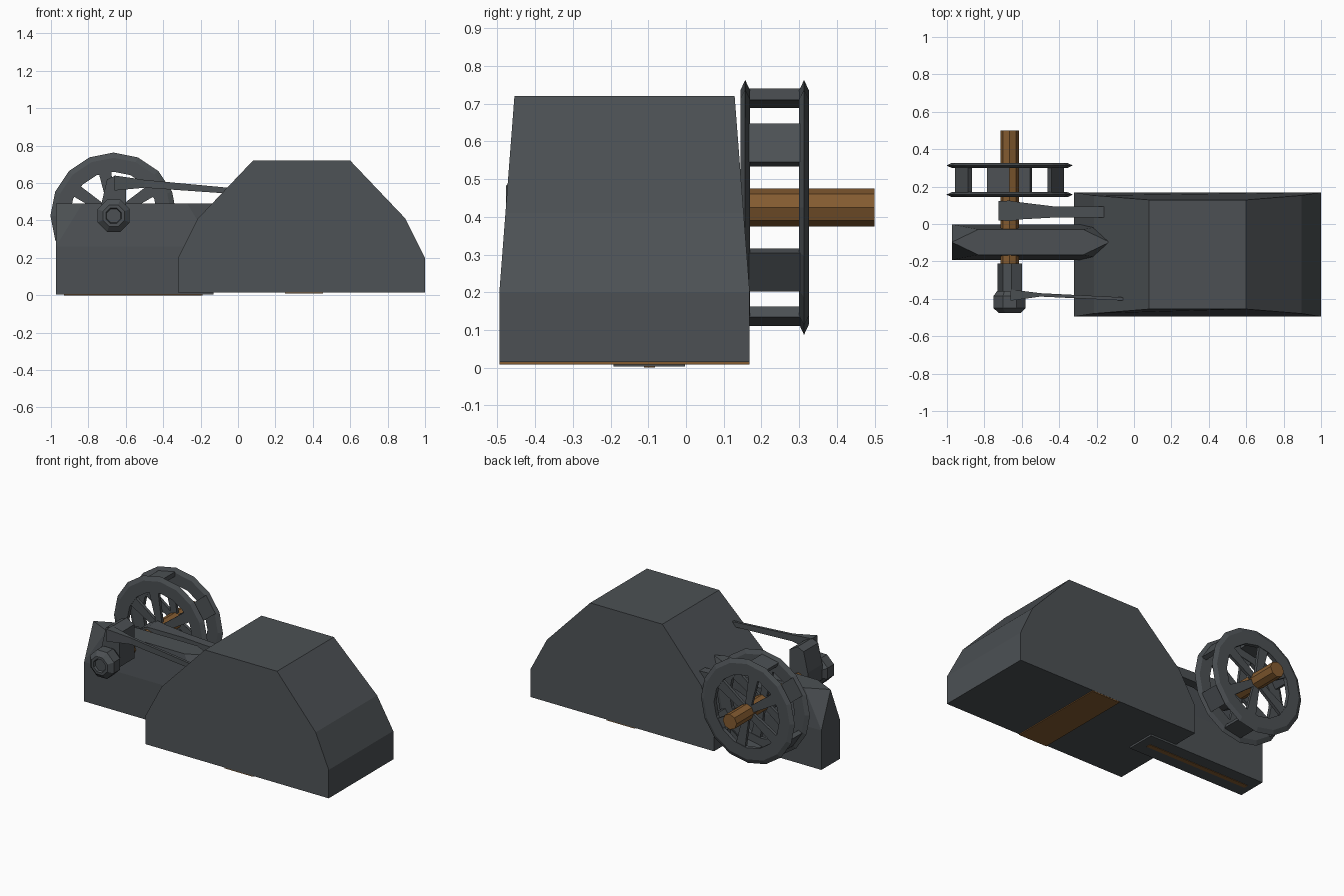
import bpy, bmesh, math

if "Cube" in bpy.data.objects:
    bpy.data.objects.remove(bpy.data.objects["Cube"])


def material(name, rgb):
    m = bpy.data.materials.new(name)
    m.diffuse_color = (*rgb, 1)
    m.use_nodes = True
    m.node_tree.nodes["Principled BSDF"].inputs["Base Color"].default_value = m.diffuse_color
    return m


IRON = material("dark iron grey", (0.072, 0.081, 0.088))
WOOD = material("warm brown", (0.23, 0.105, 0.03))
CX, CZ = -0.665, 0.425          # axle centre


def finish(name, bm, mat):
    bmesh.ops.remove_doubles(bm, verts=bm.verts, dist=1e-5)
    bmesh.ops.recalc_face_normals(bm, faces=bm.faces)
    me = bpy.data.meshes.new(name)
    bm.to_mesh(me)
    bm.free()
    me.materials.append(mat)
    ob = bpy.data.objects.new(name, me)
    bpy.context.collection.objects.link(ob)
    return ob


def loft(name, rings, mat, closed=False):
    """Skin a list of vertex rings; cap the ends, or join last to first."""
    bm = bmesh.new()
    vs = [[bm.verts.new(p) for p in r] for r in rings]
    n = len(vs[0])
    pairs = list(zip(vs, vs[1:] + (vs[:1] if closed else [])))
    for a, b in pairs:
        for i in range(n):
            j = (i + 1) % n
            bm.faces.new((a[i], a[j], b[j], b[i]))
    if not closed:
        bm.faces.new(vs[0])
        bm.faces.new(vs[-1])
    return finish(name, bm, mat)


def lathe(name, profile, n, mat, phase=0.0, closed=False):
    """Revolve (radius, y) points about the axle."""
    rings = []
    for r, y in profile:
        rings.append([(CX + r * math.cos(phase + math.tau * i / n), y,
                       CZ + r * math.sin(phase + math.tau * i / n)) for i in range(n)])
    return loft(name, rings, mat, closed)


def prism(name, pts, y0, y1, mat):
    return loft(name, [[(x, y, z) for x, z in pts] for y in (y0, y1)], mat)


def box(name, x0, x1, y0, y1, z0, z1, mat):
    return prism(name, [(x0, z0), (x1, z0), (x1, z1), (x0, z1)], y0, y1, mat)


def rod(name, stations, mat):
    """Rectangular bar through (x, y0, y1, z0, z1) stations."""
    return loft(name, [[(x, a, c), (x, b, c), (x, b, d), (x, a, d)]
                       for x, a, b, c, d in stations], mat)


def polar(r, a):
    return CX + r * math.cos(a), CZ + r * math.sin(a)


# Main housing: symmetric profile about x = 0.34, sides leaning in above z = 0.2
half = [(0.66, 0.015), (0.66, 0.2), (0.555, 0.41), (0.26, 0.72)]
profile = half + [(-x, z) for x, z in reversed(half)]
rings = []
for side in (-1, 1):
    rings.append([(0.34 + x, -0.163 + side * (0.332 - 0.077 * max(0, z - 0.2)), z)
                  for x, z in profile])
loft("housing", rings, IRON)
box("housing_underside_beam", 0.25, 0.455, -0.494, 0.168, 0.009, 0.016, WOOD)

# Engine bed: block with its four upper corners cut to points
bm = bmesh.new()
for sx in (-1, 1):
    for sy in (-1, 1):
        for x, y, z in ((0.422, 0.095, 0.003), (0.422, 0.095, 0.26), (0.28, 0.068, 0.49)):
            bm.verts.new((-0.552 + sx * x, -0.097 + sy * y, z))
    bm.verts.new((-0.552 + sx * 0.422, -0.097, 0.49))
bmesh.ops.convex_hull(bm, input=bm.verts)
bmesh.ops.dissolve_limit(bm, angle_limit=0.01, verts=bm.verts, edges=bm.edges)
finish("engine_bed", bm, IRON)
box("bed_underside_strip", -0.93, -0.19, -0.112, -0.082, 0, 0.004, WOOD)

# Axle
lathe("axle", [(0.05, -0.3), (0.05, 0.5)], 8, WOOD)

# Wheel: two bevelled rims with six flat spokes each, joined by six cross slats
SEG = math.tau / 16
SLATS = (1, 4, 6, 9, 12, 14)
for label, y in (("inner", 0.157), ("outer", 0.313)):
    lathe("wheel_rim_" + label,
          [(0.338, y), (0.31, y + 0.013), (0.235, y + 0.013),
           (0.235, y - 0.013), (0.31, y - 0.013)], 16, IRON, closed=True)
    for k in SLATS:
        a = (k + 0.5) * SEG
        u = (-math.sin(a), math.cos(a))
        pts = []
        for r, w in ((0.02, -0.02), (0.25, -0.034), (0.25, 0.034), (0.02, 0.02)):
            x, z = polar(r, a)
            pts.append((x + u[0] * w, z + u[1] * w))
        prism("wheel_spoke_" + label, pts, y - 0.01, y + 0.01, IRON)
for k in SLATS:
    a, b = k * SEG, (k + 1) * SEG
    prism("wheel_slat", [polar(0.315, a), polar(0.315, b), polar(0.285, b), polar(0.285, a)],
          0.16, 0.31, IRON)

# Crank arm and rounded octagonal end nut with a recessed centre
prism("crank_arm", [(-0.73, 0.39), (-0.73, 0.49), (-0.7, 0.62), (-0.655, 0.64),
                    (-0.6, 0.61), (-0.6, 0.39)], -0.36, -0.21, IRON)
lathe("crank_nut", [(0.001, -0.462), (0.04, -0.462), (0.045, -0.477), (0.062, -0.477),
                    (0.093, -0.45), (0.093, -0.385), (0.07, -0.355), (0.001, -0.355)],
      8, IRON, phase=math.pi / 8)

# Connecting rods running into the housing
rod("front_connecting_rod", [(-0.66, -0.41, -0.35, 0.56, 0.64),
                             (-0.5, -0.388, -0.37, 0.575, 0.617),
                             (0.0, -0.412, -0.395, 0.54, 0.57)], IRON)
rod("rear_connecting_rod", [(-0.725, 0.02, 0.122, 0.39, 0.46),
                            (-0.665, 0.015, 0.125, 0.36, 0.49),
                            (-0.6, 0.025, 0.115, 0.37, 0.485),
                            (-0.42, 0.035, 0.093, 0.415, 0.48),
                            (-0.13, 0.035, 0.093, 0.415, 0.465)], IRON)
